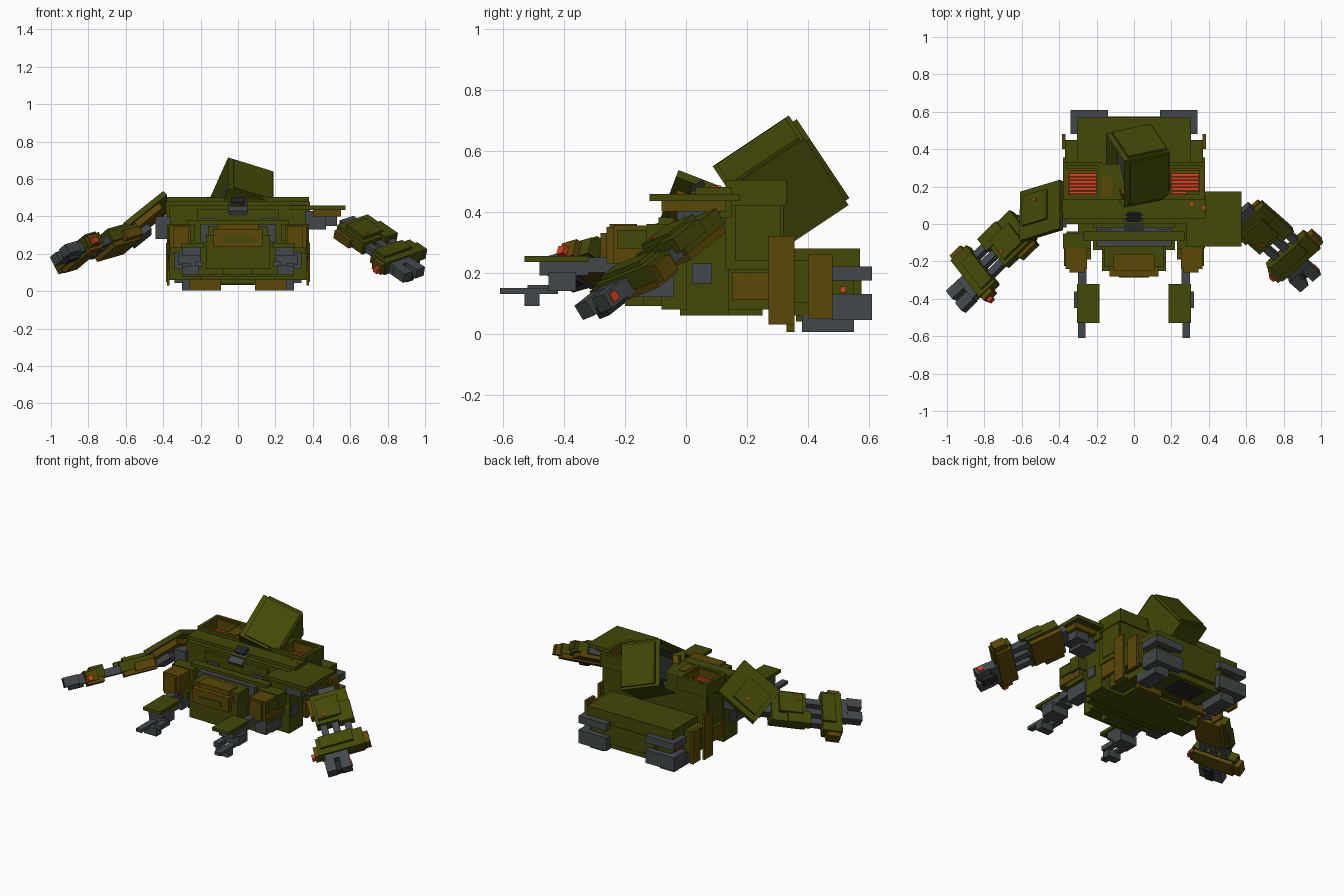
import bpy
import bmesh
from mathutils import Matrix, Vector

default_cube = bpy.data.objects.get("Cube")
if default_cube:
    bpy.data.objects.remove(default_cube, do_unlink=True)


def make_material(name, red_value, green_value, blue_value):
    colour = (red_value, green_value, blue_value, 1)
    material = bpy.data.materials.new(name)
    material.use_nodes = True
    material.diffuse_color = colour
    shader = next(n for n in material.node_tree.nodes if n.type == "BSDF_PRINCIPLED")
    shader.inputs["Base Color"].default_value = colour
    return material


olive = make_material("olive green", .056, .065, .002)
brown = make_material("ochre brown", .105, .063, .002)
grey = make_material("steel grey", .055, .064, .068)
dark = make_material("dark grey", .016, .018, .02)
red = make_material("signal red", .68, .05, .015)


def solid(name, material, matrix):
    """Unit cube placed by a matrix."""
    mesh = bpy.data.meshes.new(name)
    bm = bmesh.new()
    bmesh.ops.create_cube(bm, size=1, matrix=matrix)
    bmesh.ops.recalc_face_normals(bm, faces=bm.faces)
    bm.to_mesh(mesh)
    bm.free()
    mesh.materials.append(material)
    obj = bpy.data.objects.new(name, mesh)
    bpy.context.collection.objects.link(obj)
    return obj


def block(name, material, x, y, z):
    """Upright block given by its (low, high) range on each axis."""
    centre = [(low + high) / 2 for low, high in (x, y, z)]
    size = [high - low for low, high in (x, y, z)]
    return solid(name, material, Matrix.Translation(centre) @ Matrix.Diagonal(size + [1]))


def middle(name, material, half_width, y, z):
    return block(name, material, (-half_width, half_width), y, z)


def pair(name, material, x, y, z):
    block("left_" + name, material, x, y, z)
    block("right_" + name, material, (-x[1], -x[0]), y, z)


def ring_pair(name, material, x, y, z, width):
    """Open rectangular wall on both sides."""
    inner_y = (y[0] + width, y[1] - width)
    pair(name + "_front", material, x, (y[0], inner_y[0]), z)
    pair(name + "_back", material, x, (inner_y[1], y[1]), z)
    pair(name + "_inner", material, (x[0], x[0] + width), inner_y, z)
    pair(name + "_outer", material, (x[1] - width, x[1]), inner_y, z)


def make_frame(origin, along, across):
    """Frame with axes along, across and a normal that points up."""
    u = Vector(along).normalized()
    w = Vector(across)
    w = (w - u * w.dot(u)).normalized()
    n = u.cross(w)
    if n.z < 0:
        n = -n
    frame = Matrix((u, w, n)).transposed().to_4x4()
    frame.translation = origin
    return frame


def tilted(frame, name, material, centre, size):
    local = Matrix.Translation(centre) @ Matrix.Diagonal((*size, 1))
    return solid(name, material, frame @ local)


def inset_side(obj, axis, thickness, depth, material):
    """Recess the face that points most along axis."""
    obj.data.materials.append(material)
    bm = bmesh.new()
    bm.from_mesh(obj.data)
    bm.normal_update()
    face = max(bm.faces, key=lambda f: f.normal.dot(axis))
    bmesh.ops.inset_region(bm, faces=[face], thickness=thickness)
    bmesh.ops.translate(bm, verts=face.verts, vec=face.normal * -depth)
    face.material_index = 1
    bm.to_mesh(obj.data)
    bm.free()


# Main hull
middle("rear_shoulder_block", olive, .37, (.13, .32), (.21, .43))
middle("shoulder_bridge", olive, .18, (.13, .32), (.42, .5))
middle("front_shoulder_block", olive, .365, (0, .14), (.06, .46))
middle("shoulder_ledge", olive, .385, (.03, .15), (.38, .48))
middle("belly", olive, .3, (-.08, .3), (.08, .3))
middle("belly_plate", olive, .2, (-.02, .25), (.06, .09))
middle("collar_bar", olive, .22, (-.02, .03), (.3, .44))
middle("collar_grey", grey, .2, (-.12, 0), (.26, .36))
middle("chest_ledge", olive, .27, (-.09, -.04), (.2, .38))
middle("chest", olive, .17, (-.25, -.07), (.12, .3))
middle("chest_brow", olive, .16, (-.23, -.1), (.3, .35))
middle("cockpit", brown, .13, (-.28, -.15), (.24, .33))
middle("cockpit_roof", brown, .11, (-.25, -.16), (.33, .36))
middle("cockpit_slot", olive, .08, (-.285, -.27), (.26, .29))
middle("lower_nose", olive, .22, (-.14, 0), (.09, .24))
middle("lower_jaw", olive, .08, (-.2, -.1), (.09, .16))
pair("flank_vent", grey, (.36, .372), (.02, .085), (.165, .23))
pair("flank_panel", olive, (.36, .375), (.16, .31), (.24, .49))
pair("collar_stud", grey, (.12, .2), (-.03, .02), (.34, .39))

# Sunken air intakes on the shoulders
ring_pair("intake_rim", olive, (.17, .38), (.13, .33), (.42, .503), .02)
ring_pair("intake_wall", brown, (.185, .362), (.145, .3), (.42, .498), .013)
pair("intake_floor", brown, (.19, .36), (.15, .29), (.42, .435))
for i in range(6):
    start = .16 + i * .019
    pair("intake_bar_" + str(i), red, (.2, .348), (start, start + .015), (.43, .444))
pair("inner_trim", brown, (.12, .17), (.15, .25), (.48, .505))

# Front pods
pair("pod", brown, (.25, .365), (-.24, -.06), (.23, .355))
pair("pod_nose", brown, (.265, .345), (-.26, -.18), (.23, .35))
pair("pod_cap", olive, (.23, .38), (-.13, -.05), (.27, .36))
pair("pod_panel", olive, (.36, .375), (-.225, -.06), (.28, .34))
pair("pod_base", olive, (.23, .36), (-.19, -.04), (.2, .24))
pair("pod_hook", grey, (.26, .34), (-.2, -.04), (.12, .21))

# Front legs with hanging claws
pair("leg_pad", olive, (.185, .305), (-.53, -.32), (.235, .255))
pair("leg_arm", grey, (.255, .3), (-.34, -.2), (.2, .25))
pair("leg_strut", grey, (.2, .3), (-.48, -.32), (.19, .235))
pair("ankle", grey, (.2, .32), (-.45, -.36), (.14, .2))
pair("claw", grey, (.26, .3), (-.61, -.43), (.13, .15))
pair("claw_inner", grey, (.19, .23), (-.52, -.42), (.13, .16))
pair("claw_tip", grey, (.21, .3), (-.53, -.48), (.09, .14))

# Rear pack with wrapped thrusters
middle("rear_pack", olive, .3, (.3, .55), (.06, .265))
middle("rear_pack_lid", olive, .305, (.31, .57), (.18, .28))
middle("rear_pack_hatch", olive, .18, (.55, .575), (.08, .2))
middle("rear_pack_foot", olive, .18, (.36, .55), (.04, .065))
middle("rear_pack_floor", dark, .1, (.39, .52), (.034, .045))
pair("bottom_thruster", grey, (.2, .3), (.38, .55), (.005, .06))
for level, low, high in (("upper", .175, .22), ("lower", .045, .13)):
    pair(level + "_thruster_back", grey, (.14, .34), (.57, .61), (low, high))
    pair(level + "_thruster_side", grey, (.29, .34), (.48, .58), (low, high))
pair("thruster_light", red, (.3, .308), (.505, .525), (.135, .155))

# Side planks
pair("front_plank", brown, (.365, .38), (.27, .355), (.03, .32))
pair("rear_plank", brown, (.365, .385), (.4, .48), (.05, .26))
pair("plank_bracket", olive, (.3, .37), (.3, .45), (.1, .24))
pair("hip_plate", brown, (.355, .375), (.15, .28), (.11, .2))
pair("bottom_plank", brown, (.09, .26), (.33, .355), (.005, .06))

# Tilted launcher box with an open side
launcher = make_frame((.02, .31, .485), (0, .27, .18), (.213, .044, -.066))
launcher_side = launcher.col[1].to_3d()
launcher_box = tilted(launcher, "launcher_box", olive, (0, 0, 0), (.3, .26, .28))
inset_side(launcher_box, -launcher_side, .03, .07, dark)
tilted(launcher, "launcher_lid", olive, (0, .01, .14), (.27, .22, .02))
tilted(launcher, "launcher_back", olive, (.155, .01, 0), (.02, .22, .25))
tilted(launcher, "launcher_strip", brown, (-.11, -.1, 0), (.03, .04, .2))
tilted(launcher, "launcher_core", grey, (0, -.07, 0), (.16, .04, .14))

# Sensor between the shoulders
sensor = make_frame((0, .04, .46), (0, -.8, -.5), (1, 0, 0))
tilted(sensor, "sensor_neck", grey, (.03, 0, -.01), (.1, .1, .05))
tilted(sensor, "sensor_cap", dark, (-.01, 0, .02), (.05, .07, .02))


def forearm(side, frame):
    def part(name, material, centre, size):
        tilted(frame, side + "_" + name, material, centre, size)

    part("forearm", olive, (-.26, 0, .01), (.21, .22, .06))
    part("forearm_plate", olive, (-.25, .02, .045), (.14, .14, .03))
    part("forearm_guard", olive, (-.2, -.07, .025), (.14, .09, .05))
    part("forearm_base", brown, (-.27, 0, -.03), (.2, .18, .035))
    part("forearm_edge", brown, (-.3, .11, -.01), (.12, .04, .05))
    part("elbow_joint", grey, (-.37, 0, 0), (.08, .1, .05))
    for offset in (-.07, 0, .07):
        part("wrist_rod", grey, (-.11, offset, 0), (.14, .04, .045))
    part("hand", olive, (0, 0, .01), (.12, .28, .06))
    part("hand_palm", brown, (0, 0, -.03), (.1, .26, .03))
    part("hand_plate", olive, (-.02, .02, .045), (.08, .2, .02))
    part("hand_end", brown, (.01, -.15, 0), (.08, .04, .06))
    part("hand_tip", brown, (.02, .15, 0), (.07, .03, .06))
    part("hand_muzzle", red, (.03, .17, -.01), (.03, .03, .03))
    # Fingers sit off centre, towards the muzzle
    part("knuckles", grey, (.075, .04, 0), (.05, .14, .06))
    for offset in (0, .09):
        part("finger", grey, (.14, offset, .005), (.09, .06, .055))
    part("thumb", dark, (.12, .045, -.025), (.09, .05, .04))
    part("forearm_light", red, (-.2, .05, .062), (.012, .012, .006))


left_arm = make_frame((.85, -.165, .18), (.66, -.58, -.46), (-.62, -.68, -.3))
forearm("left", left_arm)
tilted(left_arm, "left_finger_light", red, (.15, -.032, .005), (.03, .008, .03))
forearm("right", make_frame((-.845, -.26, .205), (-.7, -.68, -.2), (.2, -.3, .18)))

# Left upper arm under a flat shoulder plate
block("left_shoulder_plate", olive, (.28, .575), (-.12, .175), (.435, .458))
block("left_shoulder_trim", brown, (.4, .55), (-.08, .13), (.4, .437))
block("left_upper_arm", grey, (.36, .47), (-.03, .09), (.33, .43))
block("left_arm_link", grey, (.44, .53), (-.01, .11), (.35, .41))
for spot_x, spot_y in ((.3, .1), (.365, .08)):
    block("left_plate_light", red, (spot_x, spot_x + .015), (spot_y, spot_y + .015), (.45, .485))

# Right upper arm under a sloping shoulder plate
slope = make_frame((-.495, .07, .39), (-.2, -.06, -.16), (-.04, -.27, .07))
tilted(slope, "right_shoulder_plate", olive, (0, 0, 0), (.28, .28, .03))
tilted(slope, "right_plate_panel", olive, (.03, -.02, .02), (.17, .17, .016))
tilted(slope, "right_plate_trim", brown, (.02, .05, -.03), (.2, .14, .04))
tilted(slope, "right_plate_light", red, (.02, -.06, .03), (.015, .015, .006))
block("right_upper_arm", grey, (-.44, -.36), (-.02, .14), (.28, .4))
tilted(slope, "right_arm_link", grey, (.09, .02, -.06), (.12, .1, .05))
